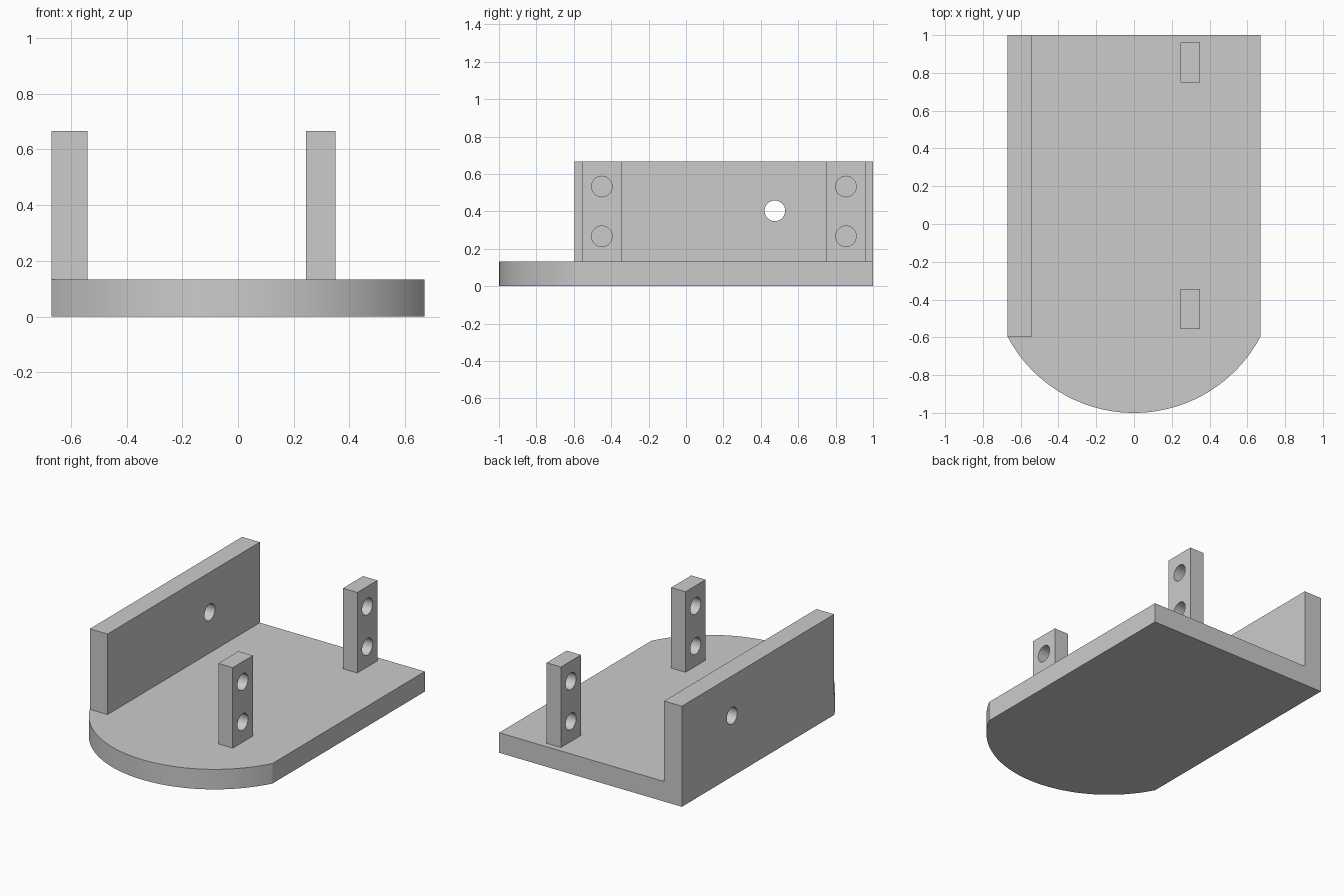
import bpy, bmesh, math

cube = bpy.data.objects.get("Cube")
if cube:
    bpy.data.objects.remove(cube, do_unlink=True)

HALF_W, BASE_TOP, TOP = 0.67, 0.133, 0.667
SHOULDER = -0.595          # where the rounded front begins
HOLE_R = 0.055

grey = bpy.data.materials.new("plain grey")
grey.use_nodes = True
colour = (0.6, 0.6, 0.6, 1)
grey.diffuse_color = colour
grey.node_tree.nodes["Principled BSDF"].inputs["Base Color"].default_value = colour


def prism(name, outline, z0, z1):
    """Extrude a plan outline from z0 up to z1."""
    bm = bmesh.new()
    face = bm.faces.new([bm.verts.new((x, y, z0)) for x, y in outline])
    top = bmesh.ops.extrude_face_region(bm, geom=[face])["geom"]
    verts = [v for v in top if isinstance(v, bmesh.types.BMVert)]
    bmesh.ops.translate(bm, verts=verts, vec=(0, 0, z1 - z0))
    bmesh.ops.recalc_face_normals(bm, faces=bm.faces)
    mesh = bpy.data.meshes.new(name)
    bm.to_mesh(mesh)
    bm.free()
    mesh.materials.append(grey)
    obj = bpy.data.objects.new(name, mesh)
    bpy.context.collection.objects.link(obj)
    return obj


def block(name, x0, x1, y0, y1):
    return prism(name, [(x0, y0), (x1, y0), (x1, y1), (x0, y1)], BASE_TOP, TOP)


def activate(obj):
    bpy.ops.object.select_all(action='DESELECT')
    obj.select_set(True)
    bpy.context.view_layer.objects.active = obj


def drill(obj, x, y, z):
    """Cut a round hole along x right through the part."""
    bpy.ops.mesh.primitive_cylinder_add(vertices=48, radius=HOLE_R, depth=0.4,
                                        location=(x, y, z),
                                        rotation=(0, math.pi / 2, 0))
    cutter = bpy.context.object
    cutter.name = "hole_cutter"
    cutter.hide_render = True
    cutter.data.materials.append(grey)
    activate(obj)
    mod = obj.modifiers.new("hole", 'BOOLEAN')
    mod.operation, mod.solver, mod.object = 'DIFFERENCE', 'EXACT', cutter
    bpy.ops.object.modifier_apply(modifier=mod.name)
    bpy.data.objects.remove(cutter, do_unlink=True)


# Base plate: straight sides, circular arc at the front
sagitta = SHOULDER + 1
radius = (HALF_W ** 2 + sagitta ** 2) / (2 * sagitta)
half_angle = math.asin(HALF_W / radius)
steps = 48
arc = []
for i in range(steps + 1):
    a = half_angle * (2 * i / steps - 1)
    arc.append((radius * math.sin(a), radius - 1 - radius * math.cos(a)))
base = prism("base_plate", arc + [(HALF_W, 1), (-HALF_W, 1)], 0, BASE_TOP)

# Side wall with one hole
wall = block("side_wall", -HALF_W, -0.54, SHOULDER, 1)
drill(wall, -0.605, 0.475, 0.403)

# Two posts, each with two holes
posts = []
for name, y in (("front_post", -0.45), ("back_post", 0.855)):
    post = block(name, 0.245, 0.35, y - 0.105, y + 0.105)
    for z in (0.267, 0.533):
        drill(post, 0.2975, y, z)
    posts.append(post)

# Smooth the curved faces, keep the edges sharp
for obj in [base, wall] + posts:
    activate(obj)
    bpy.ops.object.shade_smooth_by_angle(angle=math.radians(25))
